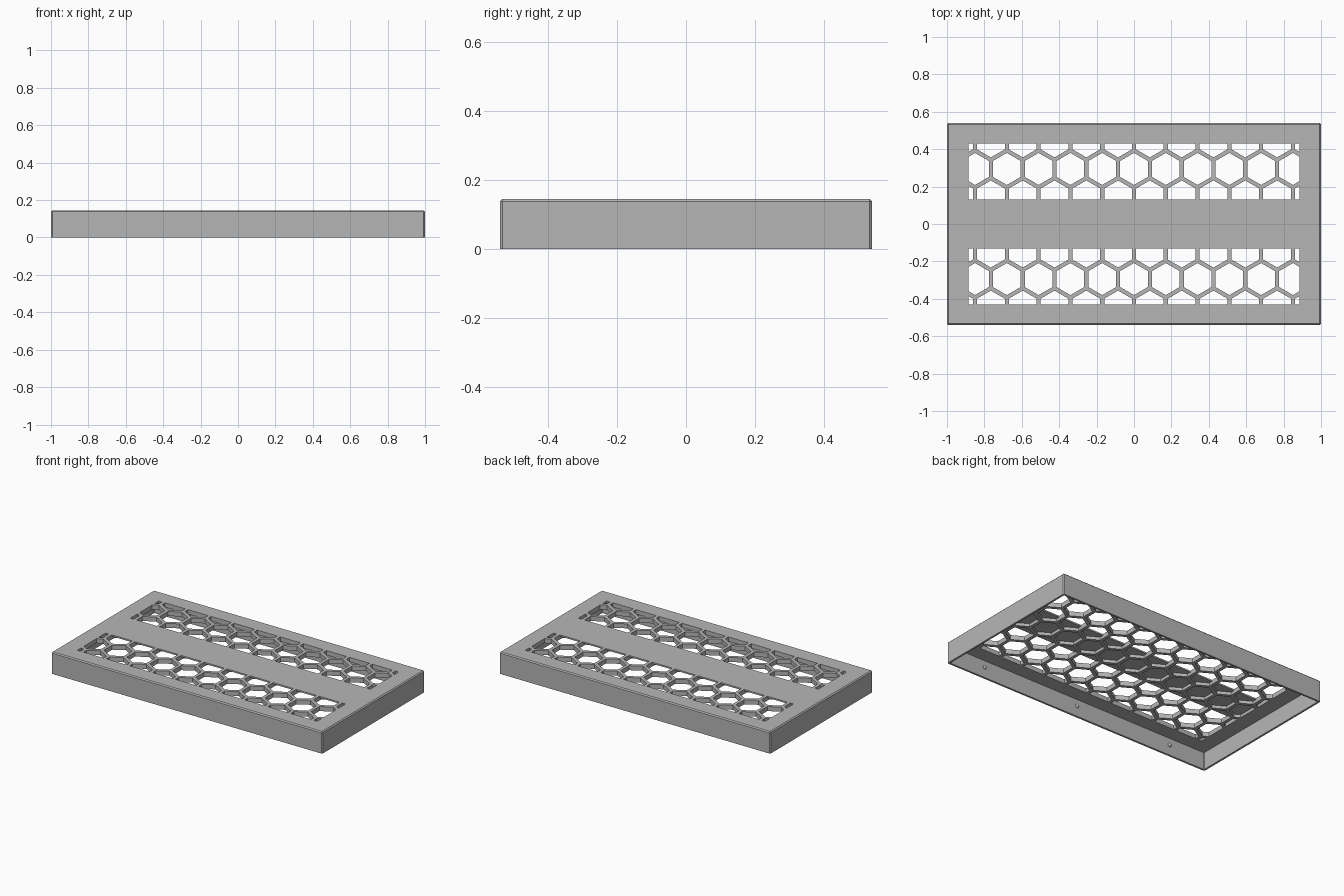
import bpy, bmesh, math

if "Cube" in bpy.data.objects:
    bpy.data.objects.remove(bpy.data.objects["Cube"])

LX, LY, H = 1.0, 0.54, 0.145      # half length, half width, height
WALL, PLATE, SKIN = 0.013, 0.03, 0.01
PITCH, STRUT = 0.17, 0.022        # honeycomb spacing and strut width
GX, GY, BAND = 0.885, 0.43, 0.13  # grille extents and solid centre half width

grey = bpy.data.materials.new("light grey")
grey.diffuse_color = (0.47, 0.47, 0.47, 1)
grey.use_nodes = True
grey.node_tree.nodes["Principled BSDF"].inputs["Base Color"].default_value = grey.diffuse_color


def finish(bm, name, hide=False):
    bmesh.ops.recalc_face_normals(bm, faces=bm.faces)
    me = bpy.data.meshes.new(name)
    bm.to_mesh(me)
    bm.free()
    me.materials.append(grey)
    ob = bpy.data.objects.new(name, me)
    bpy.context.collection.objects.link(ob)
    ob.hide_render = hide
    return ob


def prism(bm, pts, z0, z1):
    lo = [bm.verts.new((x, y, z0)) for x, y in pts]
    hi = [bm.verts.new((x, y, z1)) for x, y in pts]
    bm.faces.new(lo[::-1])
    bm.faces.new(hi)
    for i in range(len(pts)):
        j = (i + 1) % len(pts)
        bm.faces.new((lo[i], lo[j], hi[j], hi[i]))


def clip(pts, axis, limit, sign):
    """Keep the part of a polygon where sign * coordinate <= sign * limit."""
    out = []
    for a, b in zip(pts, pts[1:] + pts[:1]):
        da, db = sign * (a[axis] - limit), sign * (b[axis] - limit)
        if da <= 0:
            out.append(a)
        if da * db < 0:
            t = da / (da - db)
            out.append((a[0] + t * (b[0] - a[0]), a[1] + t * (b[1] - a[1])))
    return out


def honeycomb(name, ranges, z0, z1):
    bm = bmesh.new()
    r = (PITCH - STRUT) / math.sqrt(3)
    for y0, y1 in ranges:
        for row in range(-3, 4):
            for col in range(-7, 8):
                cx = (col + 0.5 * (row % 2)) * PITCH
                cy = row * PITCH * math.sqrt(3) / 2
                p = [(cx + r * math.sin(k * math.pi / 3), cy + r * math.cos(k * math.pi / 3))
                     for k in range(6)][::-1]
                for axis, lim, s in ((0, GX, 1), (0, -GX, -1), (1, y1, 1), (1, y0, -1)):
                    p = clip(p, axis, lim, s)
                if len(p) > 2:
                    prism(bm, p, z0, z1)
    return finish(bm, name, True)


# Lid shell: bevelled outer box with an open underside
bm = bmesh.new()
prism(bm, [(-LX, -LY), (LX, -LY), (LX, LY), (-LX, LY)], 0, H)
edges = [e for e in bm.edges if max(v.co.z for v in e.verts) > 0.01]
bmesh.ops.bevel(bm, geom=edges, offset=0.007, segments=1, affect='EDGES')
bottom = [f for f in bm.faces if all(v.co.z < 1e-5 for v in f.verts)]
bmesh.ops.delete(bm, geom=bottom, context='FACES_ONLY')
rim = [e for e in bm.edges if e.is_boundary]
outer = list({v for e in rim for v in e.verts})
outer.sort(key=lambda v: math.atan2(v.co.y, v.co.x))
ix, iy = LX - WALL, LY - WALL
k = 0.003
inner = [bm.verts.new((math.copysign(ix - (k if abs(v.co.x) < LX - 1e-4 else 0), v.co.x),
                       math.copysign(iy - (k if abs(v.co.y) < LY - 1e-4 else 0), v.co.y), 0)) for v in outer]
roof = [bm.verts.new((v.co.x, v.co.y, H - PLATE)) for v in inner]
n = len(outer)
for i in range(n):
    j = (i + 1) % n
    bm.faces.new((outer[i], outer[j], inner[j], inner[i]))
    bm.faces.new((inner[i], inner[j], roof[j], roof[i]))
bm.faces.new(roof)
lid = finish(bm, "lid")

# Honeycomb pockets from below, then open bands either side of the solid centre
cutters = [honeycomb("pocket_cutter", [(-GY, GY)], 0.05, H - SKIN),
           honeycomb("vent_cutter", [(-GY, -BAND), (BAND, GY)], 0.05, H + 0.05)]
for c in cutters:
    m = lid.modifiers.new(c.name, 'BOOLEAN')
    m.operation = 'DIFFERENCE'
    m.solver = 'EXACT'
    m.object = c
bpy.context.view_layer.objects.active = lid
for c in cutters:
    bpy.ops.object.modifier_apply(modifier=c.name)
for c in cutters:
    bpy.data.objects.remove(c)

# Small snap nubs inside the long walls
bm = bmesh.new()
for s in (-1, 1):
    for x in (-0.72, 0, 0.72):
        res = bmesh.ops.create_uvsphere(bm, u_segments=12, v_segments=8, radius=0.013)
        for v in res["verts"]:
            v.co.x += x
            v.co.y = v.co.y * 0.7 + s * iy
            v.co.z += 0.07
finish(bm, "snap_nubs")
